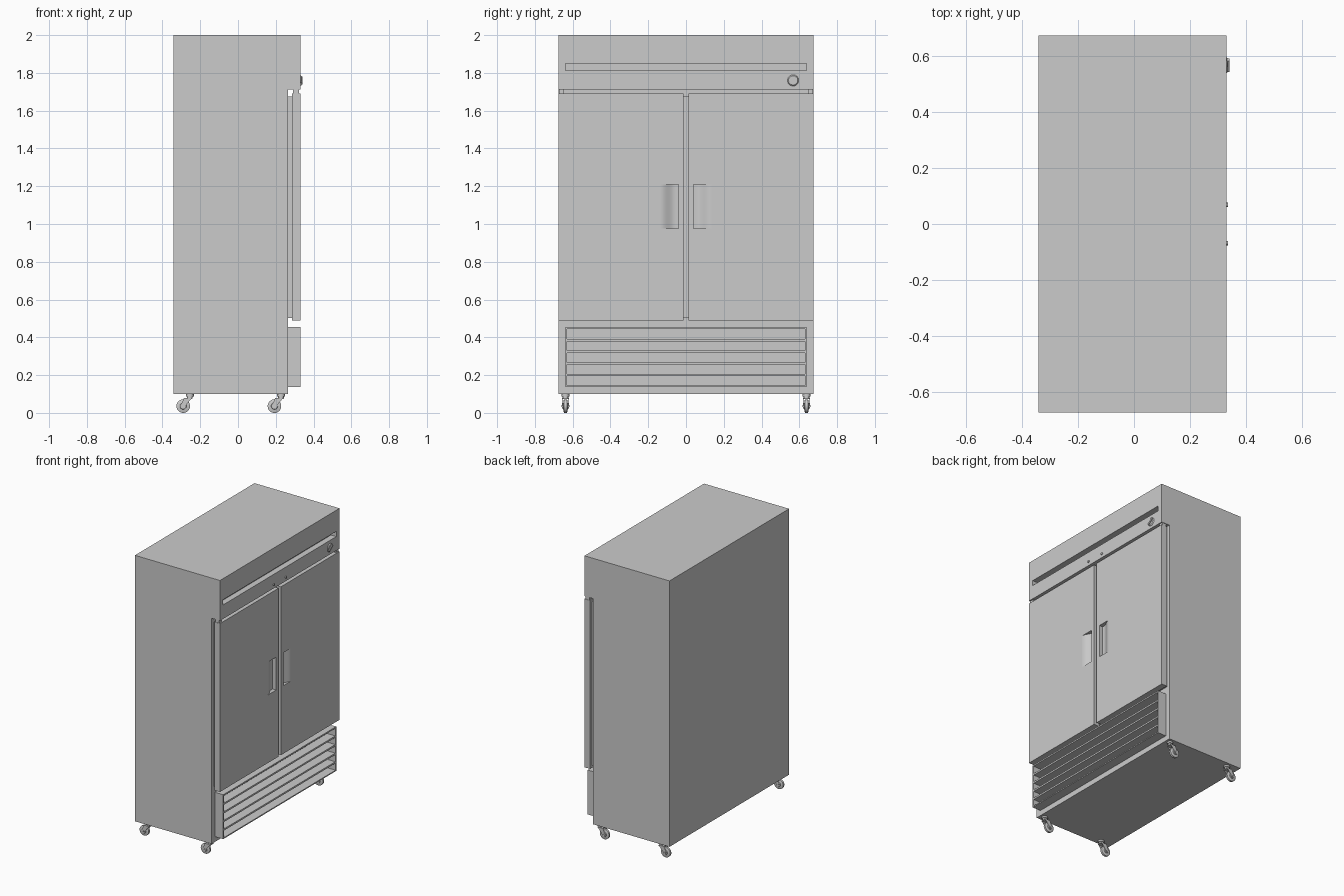
import bpy, bmesh, math
from mathutils import Matrix, Vector

if "Cube" in bpy.data.objects:
    bpy.data.objects.remove(bpy.data.objects["Cube"])


def finish(name, bm, smooth=False):
    bmesh.ops.recalc_face_normals(bm, faces=bm.faces)
    me = bpy.data.meshes.new(name)
    bm.to_mesh(me)
    bm.free()
    ob = bpy.data.objects.new(name, me)
    bpy.context.collection.objects.link(ob)
    if smooth:
        bpy.ops.object.select_all(action='DESELECT')
        ob.select_set(True)
        bpy.context.view_layer.objects.active = ob
        bpy.ops.object.shade_smooth_by_angle(angle=math.radians(30))
    return ob


def add_box(bm, x0, x1, y0, y1, z0, z1, rot_x=0):
    m = Matrix.Translation(((x0 + x1) / 2, (y0 + y1) / 2, (z0 + z1) / 2)) \
        @ Matrix.Rotation(rot_x, 4, 'X') @ Matrix.Diagonal((x1 - x0, y1 - y0, z1 - z0, 1))
    bmesh.ops.create_cube(bm, size=1, matrix=m)


def box(name, *dims):
    bm = bmesh.new()
    add_box(bm, *dims)
    return finish(name, bm)


def add_cyl(bm, centre, r0, r1, depth, axis, seg=24):
    rot = Vector((0, 0, 1)).rotation_difference(Vector(axis)).to_matrix().to_4x4()
    bmesh.ops.create_cone(bm, cap_ends=True, segments=seg, radius1=r0, radius2=r1,
                          depth=depth, matrix=Matrix.Translation(centre) @ rot)


def add_prism(bm, pts, offset):
    f = bm.faces.new([bm.verts.new(p) for p in pts])
    ext = bmesh.ops.extrude_face_region(bm, geom=[f])
    bmesh.ops.translate(bm, vec=offset,
                        verts=[v for v in ext['geom'] if isinstance(v, bmesh.types.BMVert)])


def cut(ob, cutter):
    mod = ob.modifiers.new("cut", 'BOOLEAN')
    mod.operation, mod.solver, mod.object = 'DIFFERENCE', 'EXACT', cutter
    bpy.context.view_layer.objects.active = ob
    bpy.ops.object.modifier_apply(modifier=mod.name)
    bpy.data.objects.remove(cutter)


BACK, BODY, FRONT, HALF = -0.342, 0.264, 0.33, 0.675

# cabinet with overhanging header and vent slot
bm = bmesh.new()
side = [(BACK, 0.1), (BODY, 0.1), (BODY, 1.712), (FRONT, 1.712), (FRONT, 2), (BACK, 2)]
add_prism(bm, [(x, -HALF, z) for x, z in side], (0, 2 * HALF, 0))
cabinet = finish("cabinet", bm)
cut(cabinet, box("slot_cutter", 0.288, 0.36, -0.638, 0.638, 1.812, 1.849))

# door seal
box("door_seal", BODY, 0.288, -0.65, 0.65, 0.503, 1.676)

# doors, scooped handles, hinges and locks
for s, tag in ((-1, "left"), (1, "right")):
    y0, y1 = sorted((s * 0.013, s * HALF))
    door = box(tag + "_door", 0.286, FRONT, y0, y1, 0.489, 1.692)
    n = 10
    scoop = [(0.35, 0.04), (FRONT - 0.028, 0.04)]
    for i in range(n + 1):
        t = i / n
        scoop.append((FRONT - 0.014 * (1 + math.cos(math.pi * t)), 0.055 + 0.08 * t))
    scoop.append((0.35, 0.135))
    bm = bmesh.new()
    add_prism(bm, [(x, s * y, 0.975) for x, y in scoop], (0, 0, 0.235))
    cut(door, finish("handle_cutter", bm))
    # only the curved scoop is smooth
    for p in door.data.polygons:
        p.use_smooth = 0.5 < p.normal.x < 0.9999
    y0, y1 = sorted((s * 0.645, s * 0.672))
    box(tag + "_hinge", 0.292, 0.322, y0, y1, 1.69, 1.714)
    bm = bmesh.new()
    add_cyl(bm, (0.332, s * 0.068, 1.74), 0.008, 0.008, 0.008, (1, 0, 0), 16)
    finish(tag + "_lock", bm, True)

# thermostat knob with diagonal grip
bm = bmesh.new()
add_cyl(bm, (0.332, 0.567, 1.76), 0.031, 0.024, 0.006, (1, 0, 0), 32)
add_box(bm, 0.329, 0.341, 0.541, 0.593, 1.754, 1.766, math.radians(38))
finish("thermostat_knob", bm, True)

# lower grille: frame and thin slats
bm = bmesh.new()
for s in (-1, 1):
    y0, y1 = sorted((s * 0.63, s * 0.638))
    add_box(bm, BODY, FRONT, y0, y1, 0.138, 0.455)
for z0, z1 in ((0.138, 0.146), (0.445, 0.455)):
    add_box(bm, BODY, FRONT, -0.63, 0.63, z0, z1)
finish("grille_frame", bm)
bm = bmesh.new()
for i in range(4):
    z = 0.2 + i * 0.0615
    add_box(bm, BODY, FRONT - 0.002, -0.63, 0.63, z - 0.006, z + 0.006)
finish("grille_slats", bm)


# swivel casters
def caster(name, x, y):
    bm = bmesh.new()
    wx, wz = x - 0.035, 0.036
    add_cyl(bm, (x, y, 0.094), 0.021, 0.021, 0.012, (0, 0, 1))
    add_cyl(bm, (x, y, 0.083), 0.015, 0.015, 0.012, (0, 0, 1))
    add_box(bm, x - 0.03, x + 0.012, y - 0.018, y + 0.018, 0.074, 0.08)
    fork = [(x + 0.012, 0.08), (x - 0.03, 0.08), (wx - 0.012, wz + 0.006),
            (wx - 0.008, wz - 0.01), (wx + 0.008, wz - 0.01), (wx + 0.014, wz + 0.004)]
    for s in (-1, 1):
        add_prism(bm, [(px, y + s * 0.018, pz) for px, pz in fork], (0, -s * 0.003, 0))
    add_cyl(bm, (wx, y, wz), 0.006, 0.006, 0.042, (0, 1, 0), 12)
    finish(name + "_fork", bm, True)
    bm = bmesh.new()
    add_cyl(bm, (wx, y, wz), 0.036, 0.036, 0.014, (0, 1, 0), 32)
    for s in (-1, 1):
        add_cyl(bm, (wx, y + s * 0.0085, wz), 0.036, 0.03, 0.003, (0, s, 0), 32)
        add_cyl(bm, (wx, y + s * 0.012, wz), 0.018, 0.016, 0.006, (0, s, 0), 24)
    finish(name + "_wheel", bm, True)


for x, xt in ((-0.255, "rear"), (0.228, "front")):
    for s, tag in ((-1, "left"), (1, "right")):
        caster(xt + "_" + tag + "_caster", x, s * 0.638)
